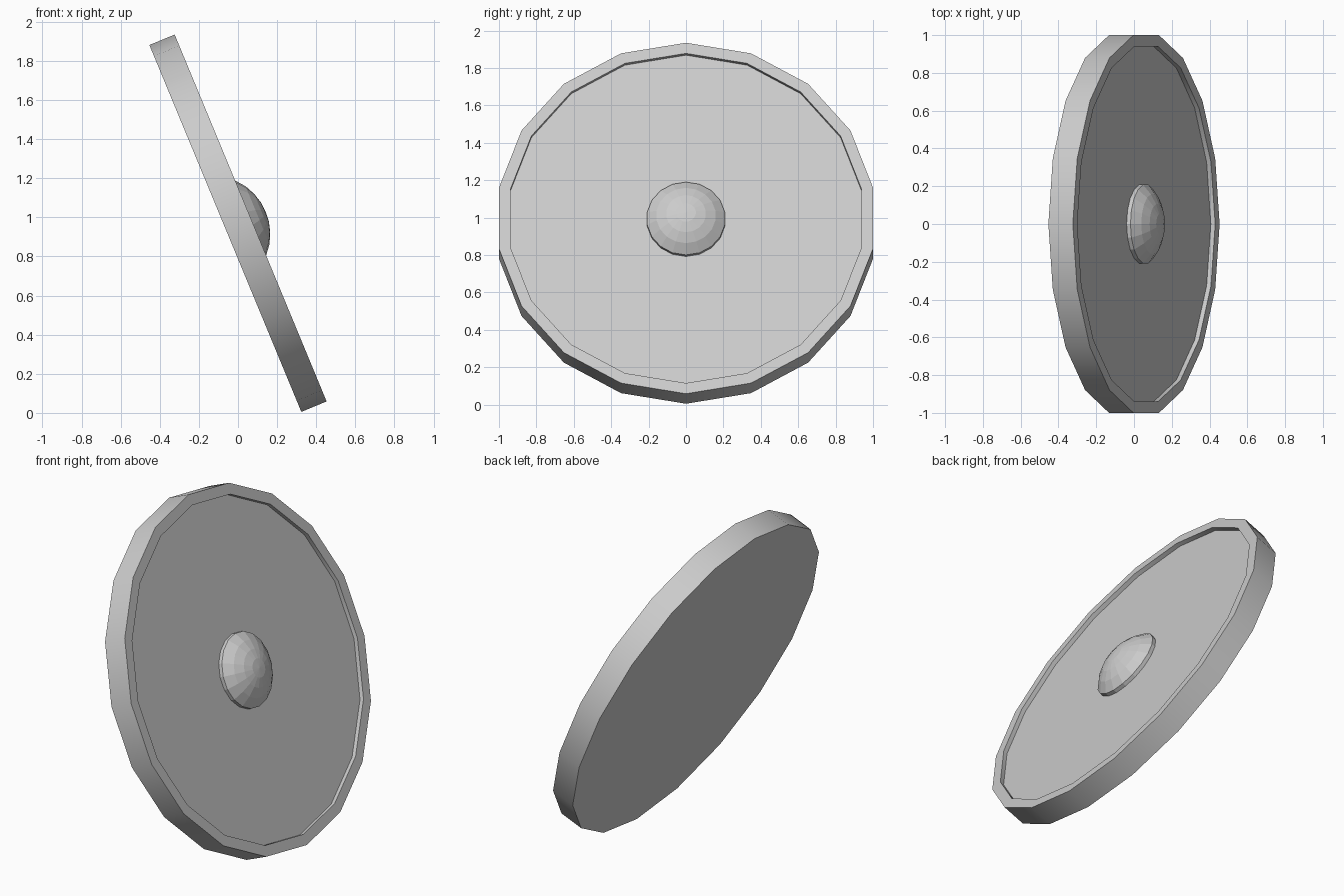
import bpy, math

if "Cube" in bpy.data.objects:
    bpy.data.objects.remove(bpy.data.objects["Cube"])

SIDES = 18
TILT = math.radians(22.5)   # lean back from vertical
CENTRE = (0, 0, 0.97)


def lathe(name, profile):
    """Spin (radius, height) points round local z; radius 0 makes a pole."""
    verts, faces, rings = [], [], []
    for r, h in profile:
        start = len(verts)
        n = 1 if r == 0 else SIDES
        for i in range(n):
            a = 2 * math.pi * i / SIDES
            verts.append((r * math.cos(a), r * math.sin(a), h))
        rings.append([start + (i % n) for i in range(SIDES)])
    for low, high in zip(rings, rings[1:]):
        for i in range(SIDES):
            j = (i + 1) % SIDES
            loop = [low[i], low[j], high[j], high[i]]
            faces.append(list(dict.fromkeys(loop)))
    # close open ends with flat polygons
    if profile[0][0] > 0:
        faces.append(rings[0][::-1])
    if profile[-1][0] > 0:
        faces.append(rings[-1])
    mesh = bpy.data.meshes.new(name)
    mesh.from_pydata(verts, [], faces)
    obj = bpy.data.objects.new(name, mesh)
    bpy.context.collection.objects.link(obj)
    # local z points to +x and slightly up
    obj.rotation_euler = (0, math.pi / 2 - TILT, 0)
    obj.location = CENTRE
    return obj


# Shield body: flat back, outer wall, raised rim, recessed face
body = lathe("shield_body", [(1.0154, -0.07), (1.0154, 0.07),
                             (0.954, 0.07), (0.954, 0.045)])
bpy.context.view_layer.objects.active = body
body.select_set(True)
bpy.ops.object.shade_smooth_by_angle(angle=math.radians(30))

# Central boss: short lip and shallow faceted dome
lathe("shield_boss", [(0.211, 0.04), (0.211, 0.067), (0.16, 0.108),
                      (0.107, 0.134), (0.053, 0.149), (0, 0.153)])
